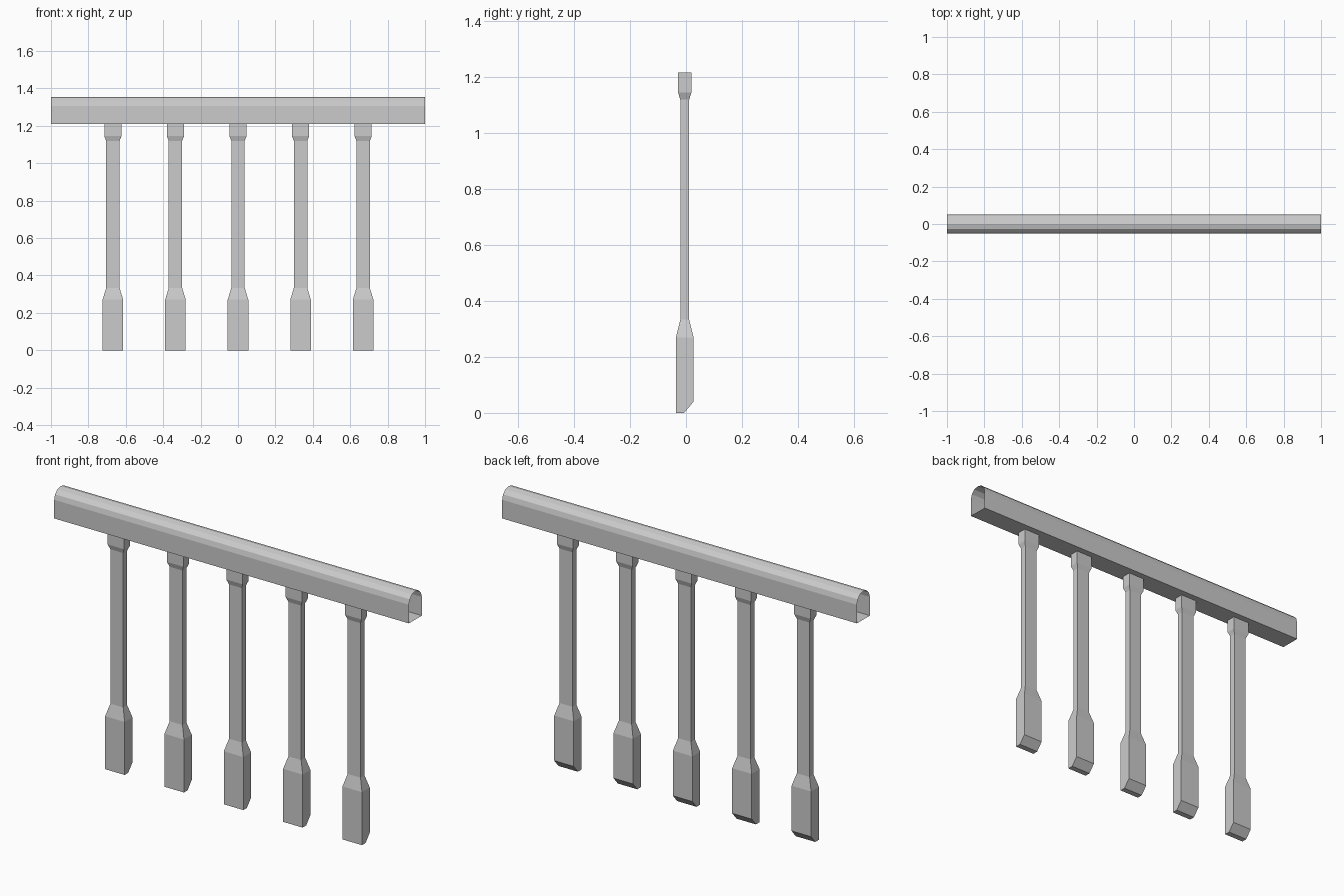
import bpy, bmesh, math

if "Cube" in bpy.data.objects:
    bpy.data.objects.remove(bpy.data.objects["Cube"])


def finish(bm, name, x=0.0):
    bmesh.ops.recalc_face_normals(bm, faces=bm.faces)
    mesh = bpy.data.meshes.new(name)
    bm.to_mesh(mesh)
    bm.free()
    obj = bpy.data.objects.new(name, mesh)
    obj.location.x = x
    bpy.context.collection.objects.link(obj)
    return obj


def bridge(bm, a, b):
    for i in range(len(a)):
        j = (i + 1) % len(a)
        bm.faces.new((a[i], a[j], b[j], b[i]))


# Handrail: hollow, open-ended tube with flat base and arched top
def handrail():
    bm = bmesh.new()
    half, base, spring, rise, steps = 0.052, 1.21, 1.305, 0.05, 6
    profile = [(-half, base), (half, base)]
    for i in range(steps + 1):
        t = math.pi * i / steps
        profile.append((half * math.cos(t), spring + rise * math.sin(t)))
    ends = [[bm.verts.new((x, y, z)) for y, z in profile] for x in (-1, 1)]
    bridge(bm, *ends)
    finish(bm, "handrail")


# Baluster: rectangular sections (z, half width, half depth) joined by tapers
SECTIONS = [(0.0, 0.055, 0.0315), (0.27, 0.055, 0.0315), (0.333, 0.036, 0.016),
            (1.12, 0.036, 0.016), (1.145, 0.046, 0.024), (1.217, 0.046, 0.024)]
CENTRE_Y = -0.0045


def baluster(name, x):
    bm = bmesh.new()
    rings = [[bm.verts.new((sx * w, CENTRE_Y + sy * d, z))
              for sx, sy in ((-1, -1), (1, -1), (1, 1), (-1, 1))]
             for z, w, d in SECTIONS]
    for a, b in zip(rings, rings[1:]):
        bridge(bm, a, b)
    bm.faces.new(rings[0])
    bm.faces.new(rings[-1])
    # Slanted cut on the lower back edge of the foot
    geom = bm.verts[:] + bm.edges[:] + bm.faces[:]
    cut = bmesh.ops.bisect_plane(bm, geom=geom, plane_co=(0, -0.007, 0),
                                 plane_no=(0, 0.04, -0.034), clear_outer=True)
    edges = [e for e in cut["geom_cut"] if isinstance(e, bmesh.types.BMEdge)]
    bmesh.ops.holes_fill(bm, edges=edges, sides=0)
    finish(bm, name, x)


handrail()
for i in range(5):
    baluster(f"baluster_{i + 1}", (i - 2) * 0.3345)
